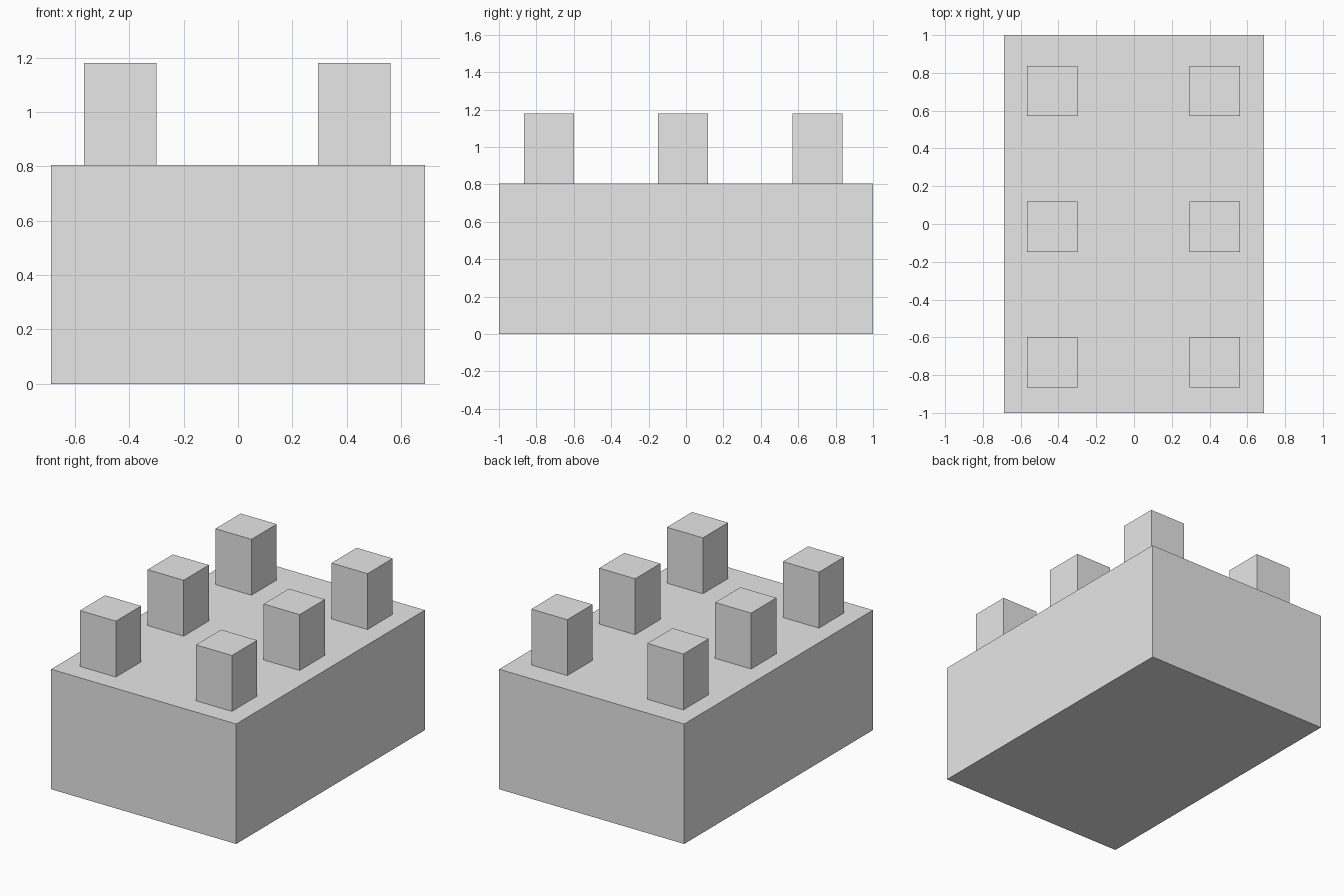
import bpy

cube = bpy.data.objects.get("Cube")
if cube:
    bpy.data.objects.remove(cube, do_unlink=True)

# Single flat colour
grey = bpy.data.materials.new("light_grey")
grey.use_nodes = True
colour = (0.8, 0.8, 0.8, 1)
grey.diffuse_color = colour
grey.node_tree.nodes["Principled BSDF"].inputs["Base Color"].default_value = colour


def box(name, centre, size, bottom, top):
    """Box standing between two heights, with its scale baked in."""
    bpy.ops.mesh.primitive_cube_add(size=1, location=(*centre, (bottom + top) / 2))
    obj = bpy.context.object
    obj.name = obj.data.name = name
    for v in obj.data.vertices:
        v.co.x *= size[0]
        v.co.y *= size[1]
        v.co.z *= top - bottom
    obj.data.materials.append(grey)
    return obj


BODY_TOP = 0.805
POST_TOP = 1.18
POST_SIZE = (0.267, 0.267)

# Main block
box("body", (0, 0), (1.374, 2), 0, BODY_TOP)

# Two columns of three square posts
for side, x in (("right", -0.433), ("left", 0.428)):
    for row, y in (("front", -0.733), ("middle", -0.015), ("back", 0.704)):
        box(f"{row}_{side}_post", (x, y), POST_SIZE, BODY_TOP, POST_TOP)
